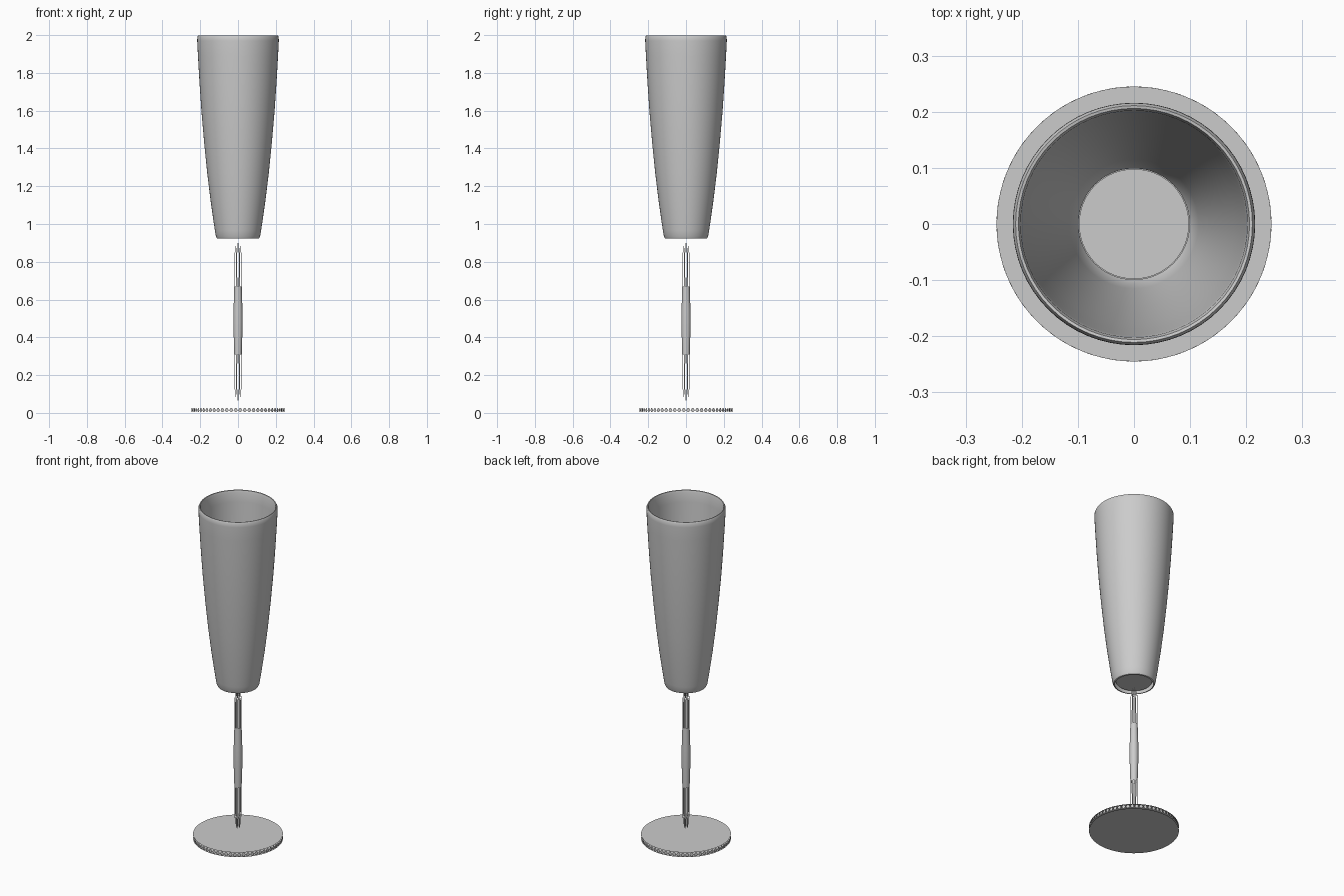
import bpy, math

if "Cube" in bpy.data.objects:
    bpy.data.objects.remove(bpy.data.objects["Cube"])


def make(name, verts, faces, smooth=True):
    me = bpy.data.meshes.new(name)
    me.from_pydata(verts, [], faces)
    me.update()
    ob = bpy.data.objects.new(name, me)
    bpy.context.collection.objects.link(ob)
    if smooth:
        bpy.context.view_layer.objects.active = ob
        ob.select_set(True)
        bpy.ops.object.shade_smooth_by_angle(angle=math.radians(40))
        ob.select_set(False)
    return ob


def pt(r, a, z):
    return (r * math.cos(a), r * math.sin(a), z)


def lathe(name, profile, n=64):
    verts = [pt(r, 2 * math.pi * i / n, z) for r, z in profile for i in range(n)]
    faces = []
    for k in range(len(profile) - 1):
        for i in range(n):
            j = (i + 1) % n
            faces.append((k * n + i, k * n + j, (k + 1) * n + j, (k + 1) * n + i))
    return make(name, verts, faces)


def disc(name, r, z, n=64, up=True):
    ring = list(range(n))
    return make(name, [pt(r, 2 * math.pi * i / n, z) for i in range(n)],
                [ring if up else ring[::-1]], False)


def slivers(name, profile, n, width):
    """Separate upright strips standing around the axis."""
    verts, faces = [], []
    for i in range(n):
        a = 2 * math.pi * (i + 0.5) / n
        b = len(verts)
        for r, z, w in profile:
            verts += [pt(r, a - width * w / 2, z), pt(r, a + width * w / 2, z)]
        for k in range(len(profile) - 1):
            q = b + 2 * k
            faces.append((q, q + 1, q + 3, q + 2))
    return make(name, verts, faces, False)


# bowl: outer wall, rounded rim, inner wall, open underneath
lathe("bowl", [
    (0.104, 0.922), (0.112, 0.924), (0.117, 0.935), (0.122, 0.965), (0.129, 1.01),
    (0.146, 1.13), (0.163, 1.27), (0.179, 1.43), (0.193, 1.59), (0.204, 1.75),
    (0.212, 1.89), (0.216, 1.97), (0.2155, 1.99), (0.211, 1.999), (0.206, 1.998),
    (0.202, 1.985), (0.199, 1.93), (0.190, 1.75), (0.179, 1.59), (0.165, 1.43),
    (0.149, 1.27), (0.132, 1.13), (0.115, 1.01), (0.106, 0.955), (0.099, 0.942)])
disc("bowl_floor", 0.098, 0.938)

# stem: solid swelling in the middle, slender strips above and below
lathe("stem_middle", [(0.020, 0.31), (0.021, 0.35), (0.0235, 0.43),
                      (0.024, 0.49), (0.0235, 0.55), (0.021, 0.63), (0.020, 0.67)], 32)
for part, z0, z1, tip in (("lower", 0.31, 0.125, 0.065), ("upper", 0.67, 0.85, 0.90)):
    slivers("stem_" + part, [(0.020, z0, 1), (0.020, z1, 0.7)], 8, math.radians(24))
    slivers("stem_tip_" + part, [(0.013, z1, 1), (0.012, tip, 0.5)], 8, math.radians(24))

# foot: two discs with a toothed edge between
disc("foot_top", 0.245, 0.028)
disc("foot_bottom", 0.245, 0.0, up=False)
slivers("foot_edge", [(0.245, 0.004, 0.3), (0.245, 0.014, 1), (0.245, 0.026, 0.3)],
        64, 2 * math.pi / 64 * 0.9)
